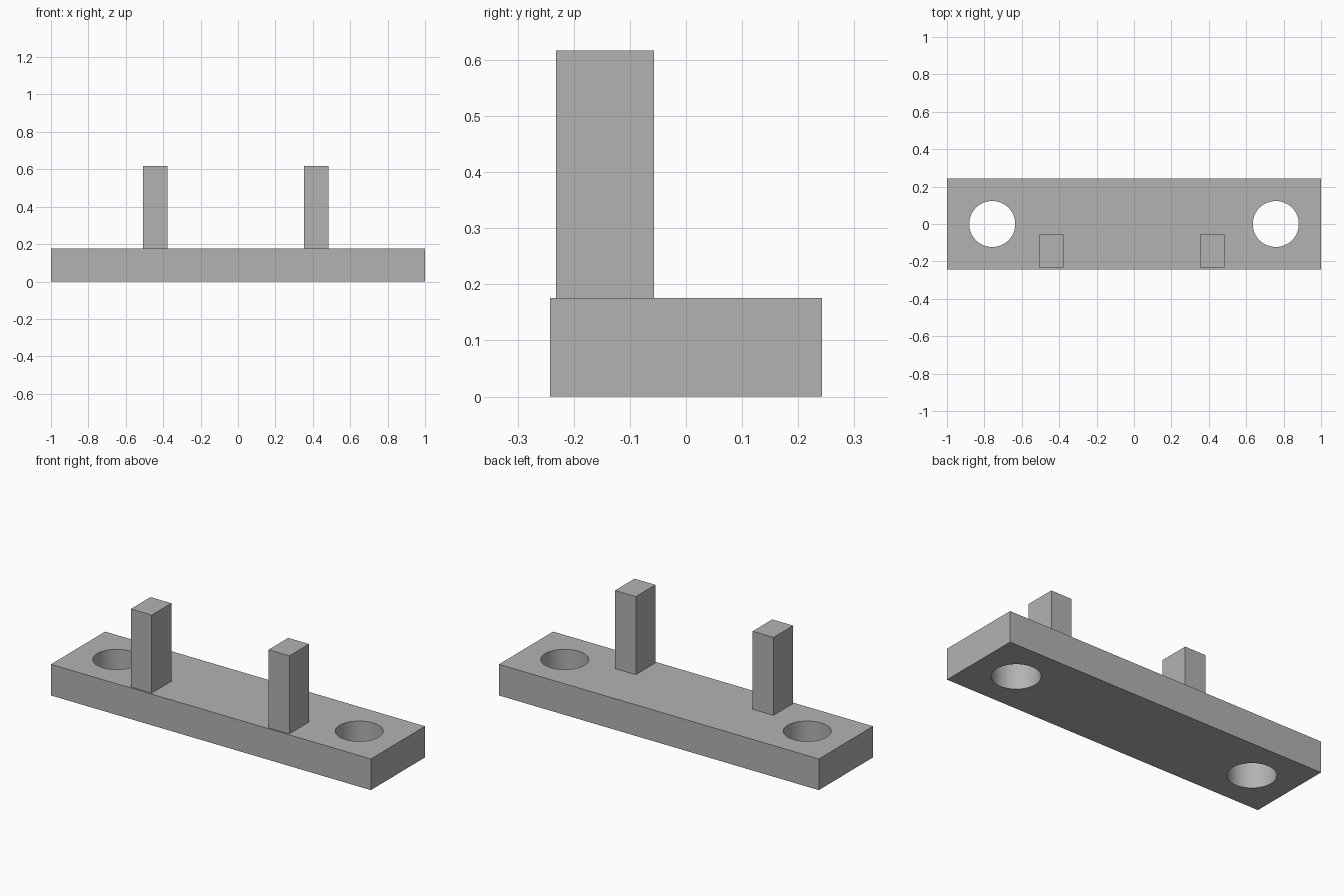
import bpy
import math

default = bpy.data.objects.get("Cube")
if default:
    bpy.data.objects.remove(default, do_unlink=True)

PLATE_TOP = 0.176
POST_TOP = 0.617
HOLE_X = 0.758
HOLE_RADIUS = 0.123

grey = bpy.data.materials.new("plain grey")
grey.use_nodes = True
colour = (0.45, 0.45, 0.45, 1)
grey.diffuse_color = colour
grey.node_tree.nodes["Principled BSDF"].inputs["Base Color"].default_value = colour


def box(name, low, high):
    """Axis-aligned box between two corners."""
    centre = [(a + b) / 2 for a, b in zip(low, high)]
    bpy.ops.mesh.primitive_cube_add(size=1, location=centre)
    obj = bpy.context.object
    obj.name = name
    obj.scale = [b - a for a, b in zip(low, high)]
    bpy.ops.object.transform_apply(location=False, rotation=False, scale=True)
    obj.data.materials.append(grey)
    return obj


def drill(target, x):
    """Cut a round vertical hole right through the target."""
    bpy.ops.mesh.primitive_cylinder_add(
        vertices=64, radius=HOLE_RADIUS, depth=1, location=(x, 0, PLATE_TOP / 2))
    cutter = bpy.context.object
    cutter.name = "hole_cutter"
    cutter.hide_render = True
    cutter.data.materials.append(grey)
    cut = target.modifiers.new("hole", 'BOOLEAN')
    cut.operation = 'DIFFERENCE'
    cut.solver = 'EXACT'
    cut.object = cutter
    activate(target)
    bpy.ops.object.modifier_apply(modifier=cut.name)
    bpy.data.objects.remove(cutter, do_unlink=True)


def activate(obj):
    bpy.ops.object.select_all(action='DESELECT')
    obj.select_set(True)
    bpy.context.view_layer.objects.active = obj


# Base plate with a mounting hole near each end
plate = box("base_plate", (-1, -0.242, 0), (1, 0.242, PLATE_TOP))
for side in (-1, 1):
    drill(plate, side * HOLE_X)
activate(plate)
bpy.ops.object.shade_smooth_by_angle(angle=math.radians(30))

# Two upright posts close to the front edge, slightly off centre
for name, x in (("right_post", -0.507), ("left_post", 0.354)):
    box(name, (x, -0.232, PLATE_TOP), (x + 0.13, -0.057, POST_TOP))
